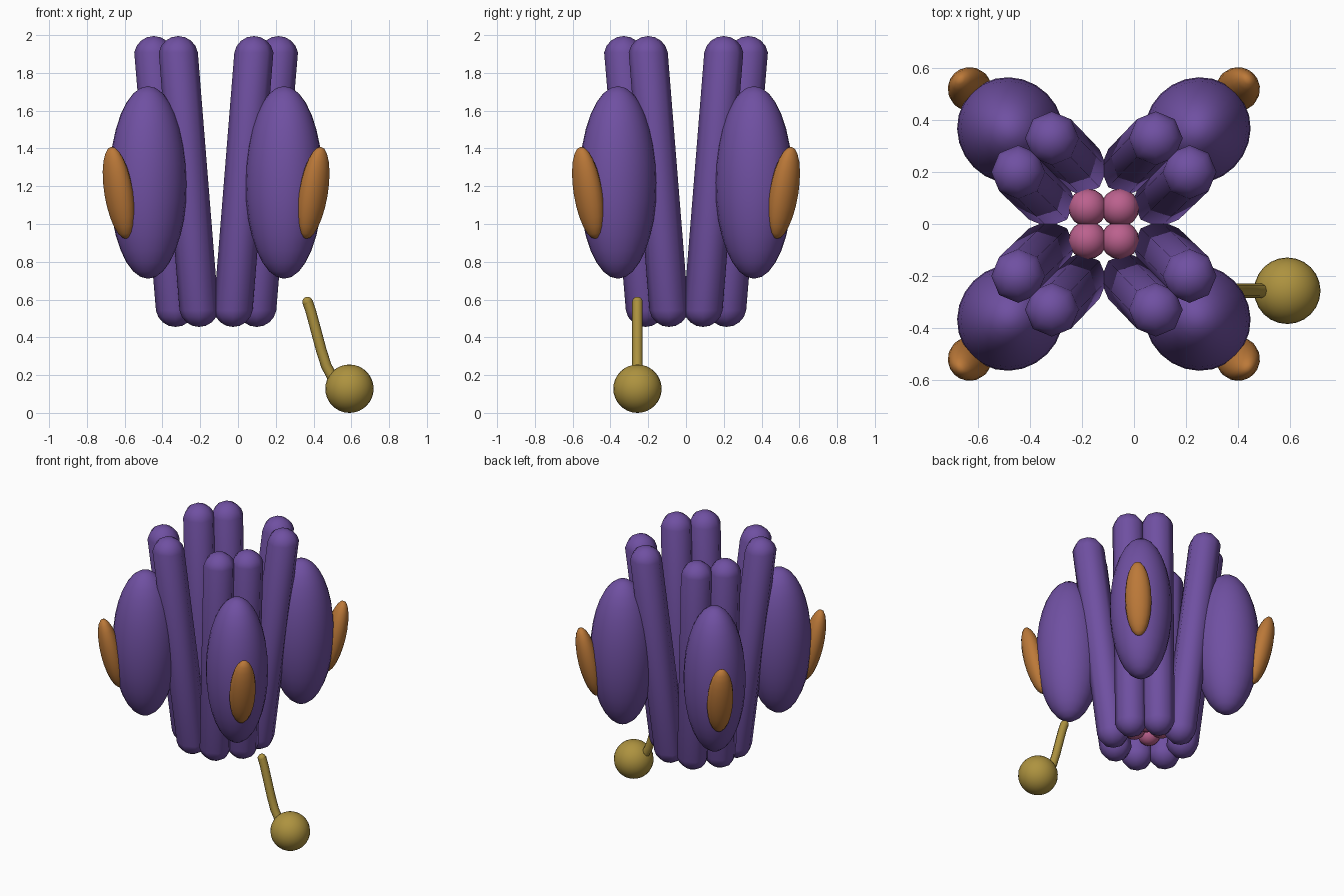
import bpy, bmesh, math
from mathutils import Vector, Matrix

if "Cube" in bpy.data.objects:
    bpy.data.objects.remove(bpy.data.objects["Cube"])

CENTRE = Vector((-0.116, 0, 0))


def material(name, rgb):
    m = bpy.data.materials.new(name)
    m.diffuse_color = (*rgb, 1)
    m.use_nodes = True
    m.node_tree.nodes["Principled BSDF"].inputs["Base Color"].default_value = m.diffuse_color
    return m


purple = material("purple", (0.16, 0.08, 0.36))
orange = material("orange", (0.50, 0.19, 0.04))
pink = material("pink", (0.50, 0.12, 0.27))
gold = material("gold", (0.42, 0.29, 0.05))


def finish(name, bm, mat):
    bmesh.ops.recalc_face_normals(bm, faces=bm.faces)
    me = bpy.data.meshes.new(name)
    bm.to_mesh(me)
    bm.free()
    me.materials.append(mat)
    me.shade_smooth()
    ob = bpy.data.objects.new(name, me)
    bpy.context.collection.objects.link(ob)
    return ob


def ellipsoid(name, loc, radii, mat, yaw=0, tilt=0, segs=24, rings=16):
    bm = bmesh.new()
    bmesh.ops.create_uvsphere(bm, u_segments=segs, v_segments=rings, radius=1)
    rot = Matrix.Rotation(yaw, 4, 'Z') @ Matrix.Rotation(tilt, 4, 'Y')
    bm.transform(Matrix.Translation(loc) @ rot @ Matrix.Diagonal((*radii, 1)))
    return finish(name, bm, mat)


def capsule(name, a, b, r, mat):
    # round-ended rod: the two halves of a sphere pulled apart
    bm = bmesh.new()
    bmesh.ops.create_uvsphere(bm, u_segments=8, v_segments=9, radius=r)
    for v in bm.verts:
        v.co += b if v.co.z > 0 else a
    return finish(name, bm, mat)


# Four matching units around the vertical axis
for sx in (-1, 1):
    for sy in (-1, 1):
        yaw = math.atan2(sy, sx)

        def at(x, y, z):
            return CENTRE + Vector((sx * x, sy * y, z))

        # pair of leaning rods
        capsule("rod_a", at(0.09, 0.215, 0.56), at(0.2, 0.33, 1.89), 0.105, purple)
        capsule("rod_b", at(0.215, 0.09, 0.56), at(0.33, 0.2, 1.89), 0.105, purple)
        # large outer lobe and the small pod on its outside
        ellipsoid("outer_lobe", at(0.36, 0.36, 1.22), (0.21, 0.2, 0.51), purple, yaw)
        ellipsoid("side_pod", at(0.515, 0.518, 1.165), (0.068, 0.085, 0.25),
                  orange, yaw, math.radians(13), 16, 12)
        # inner bead in the central pore
        ellipsoid("pore_bead", at(0.062, 0.062, 0.63), (0.074,) * 3, pink, 0, 0, 16, 12)

# Hanging ball and its curved tether
ellipsoid("ball", Vector((0.59, -0.257, 0.128)), (0.128,) * 3, gold)
cu = bpy.data.curves.new("tether", 'CURVE')
cu.dimensions = '3D'
cu.bevel_depth = 0.028
cu.bevel_resolution = 2
cu.use_fill_caps = True
path = [(0.368, 0.59), (0.385, 0.54), (0.412, 0.44), (0.44, 0.335), (0.467, 0.25), (0.51, 0.17)]
sp = cu.splines.new('POLY')
sp.points.add(len(path) - 1)
for p, (x, z) in zip(sp.points, path):
    p.co = (x, -0.257, z, 1)
sp.use_smooth = True
cu.materials.append(gold)
bpy.context.collection.objects.link(bpy.data.objects.new("tether", cu))
ellipsoid("tether_tip", Vector((0.368, -0.257, 0.587)), (0.028,) * 3, gold, 0, 0, 12, 8)
